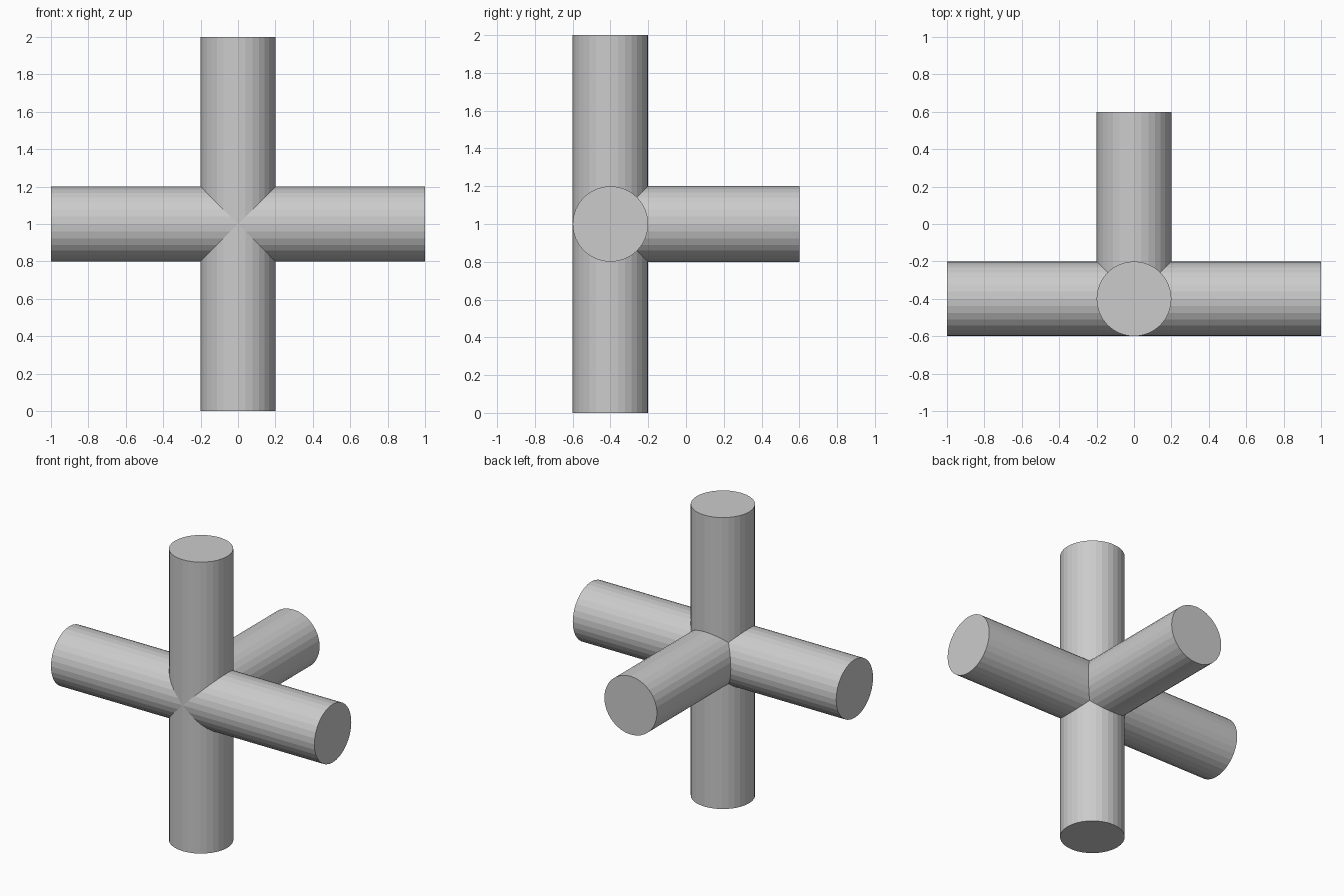
import bpy
from math import pi

if "Cube" in bpy.data.objects:
    bpy.data.objects.remove(bpy.data.objects["Cube"])

RADIUS, SIDES = 0.2, 32


def pipe(name, length, centre, rotation=(0, 0, 0)):
    """Flat-faced closed cylinder, with its rotation baked into the mesh."""
    bpy.ops.mesh.primitive_cylinder_add(vertices=SIDES, radius=RADIUS, depth=length,
                                        location=centre, rotation=rotation)
    obj = bpy.context.object
    obj.name = name
    bpy.ops.object.transform_apply(location=False, rotation=True, scale=False)
    return obj


# Upright pipe, full-width crossbar and the single branch to the back
joint = pipe("pipe_junction", 2.0, (0, -0.4, 1))
crossbar = pipe("crossbar", 2.0, (0, -0.4, 1), (0, pi / 2, 0))
branch = pipe("back_branch", 1.0, (0, 0.1, 1), (pi / 2, 0, 0))

# Weld the three into one clean solid
for part in (crossbar, branch):
    mod = joint.modifiers.new("union_" + part.name, 'BOOLEAN')
    mod.operation = 'UNION'
    mod.solver = 'EXACT'
    mod.object = part
    bpy.context.view_layer.objects.active = joint
    bpy.ops.object.modifier_apply(modifier=mod.name)
    bpy.data.objects.remove(part, do_unlink=True)
